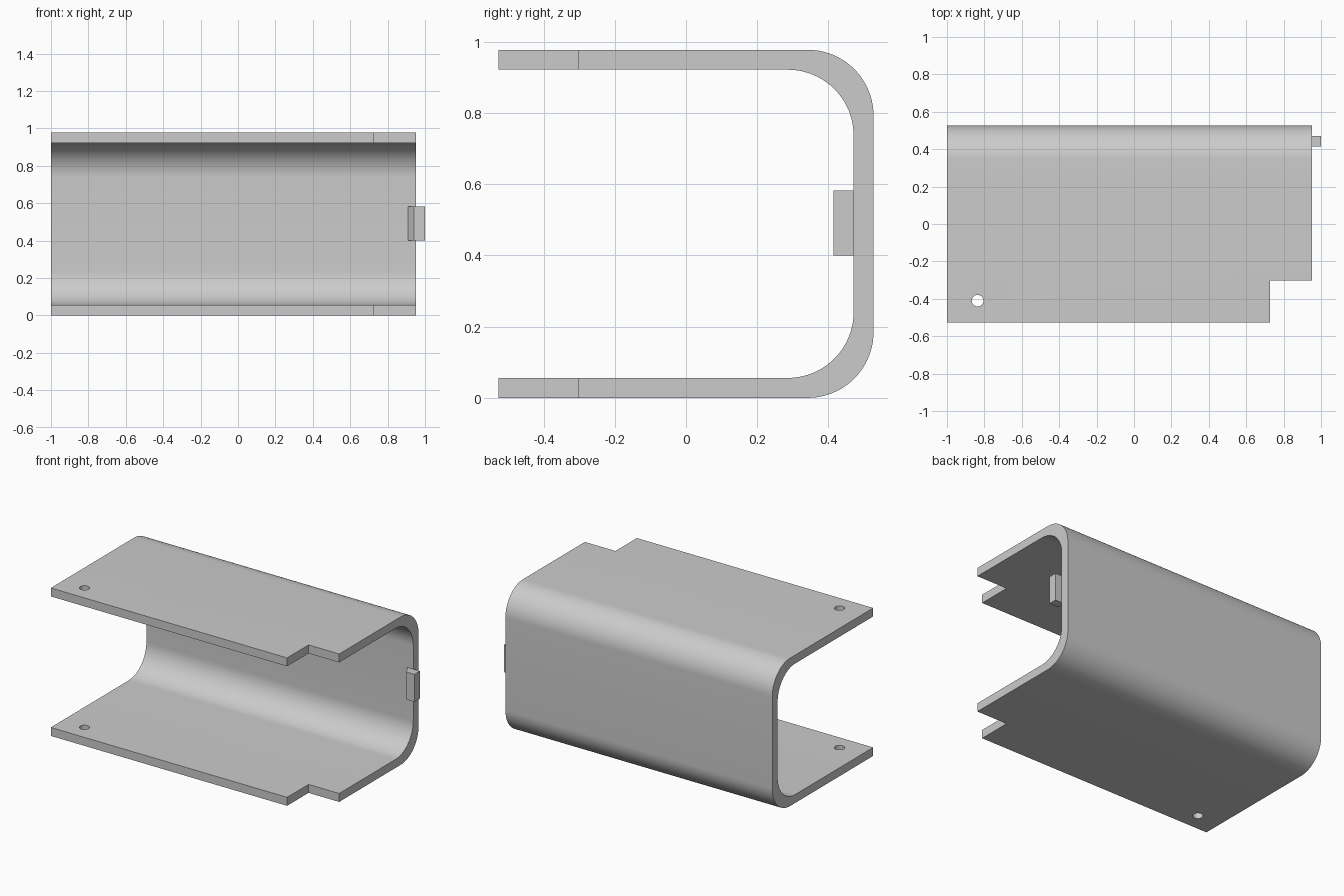
import bpy, bmesh
from math import sin, cos, pi, radians

if "Cube" in bpy.data.objects:
    bpy.data.objects.remove(bpy.data.objects["Cube"], do_unlink=True)

GREY = (0.6, 0.6, 0.6, 1)
grey = bpy.data.materials.new("light_grey")
grey.use_nodes = True
grey.diffuse_color = GREY
grey.node_tree.nodes["Principled BSDF"].inputs["Base Color"].default_value = GREY

HEIGHT, WALL, RADIUS = 0.978, 0.056, 0.185
FRONT, BACK = -0.527, 0.527
LEFT, RIGHT = 0.952, -1.0


def prism(name, outline, offset):
    """Closed prism made by extruding a planar outline by an offset."""
    bm = bmesh.new()
    face = bm.faces.new([bm.verts.new(p) for p in outline])
    new = bmesh.ops.extrude_face_region(bm, geom=[face], use_keep_orig=True)
    bmesh.ops.translate(bm, vec=offset,
                        verts=[g for g in new["geom"] if isinstance(g, bmesh.types.BMVert)])
    bmesh.ops.recalc_face_normals(bm, faces=bm.faces)
    mesh = bpy.data.meshes.new(name)
    bm.to_mesh(mesh)
    bm.free()
    mesh.materials.append(grey)
    obj = bpy.data.objects.new(name, mesh)
    bpy.context.collection.objects.link(obj)
    return obj


def u_curve(inset, steps=20):
    """Rounded U from the bottom front edge, round the back, to the top front edge."""
    pts = [(FRONT, inset)]
    y = BACK - inset - RADIUS
    for z, start in ((inset + RADIUS, -pi / 2), (HEIGHT - inset - RADIUS, 0)):
        for i in range(steps + 1):
            a = start + i / steps * pi / 2
            pts.append((y + RADIUS * cos(a), z + RADIUS * sin(a)))
    return pts + [(FRONT, HEIGHT - inset)]


def cut(target, cutter):
    """Subtract a helper solid and remove it."""
    mod = target.modifiers.new("cut", "BOOLEAN")
    mod.operation, mod.solver, mod.object = "DIFFERENCE", "EXACT", cutter
    bpy.context.view_layer.objects.active = target
    bpy.ops.object.modifier_apply(modifier=mod.name)
    bpy.data.objects.remove(cutter, do_unlink=True)


# U-shaped channel
section = u_curve(0) + u_curve(WALL)[::-1]
channel = prism("channel", [(RIGHT, y, z) for y, z in section], (LEFT - RIGHT, 0, 0))

# Front corner notch and screw hole, through both flanges
notch = [(0.728, -0.7), (1.1, -0.7), (1.1, -0.303), (0.728, -0.303)]
hole = [(-0.836 + 0.031 * cos(i * pi / 16), -0.41 + 0.031 * sin(i * pi / 16)) for i in range(32)]
for name, shape in (("notch_cutter", notch), ("hole_cutter", hole)):
    cut(channel, prism(name, [(x, y, -0.1) for x, y in shape], (0, 0, 1.2)))

# Locating tab on the inner back wall, with a bevelled inner edge
tab_shape = [(0.908, BACK - WALL), (0.942, 0.415), (1.0, 0.415), (1.0, BACK - WALL)]
tab = prism("locating_tab", [(x, y, 0.4) for x, y in tab_shape], (0, 0, 0.182))

# Smooth bends, sharp edges
bpy.ops.object.select_all(action="DESELECT")
for obj in (channel, tab):
    obj.select_set(True)
bpy.context.view_layer.objects.active = channel
bpy.ops.object.shade_smooth_by_angle(angle=radians(30))
